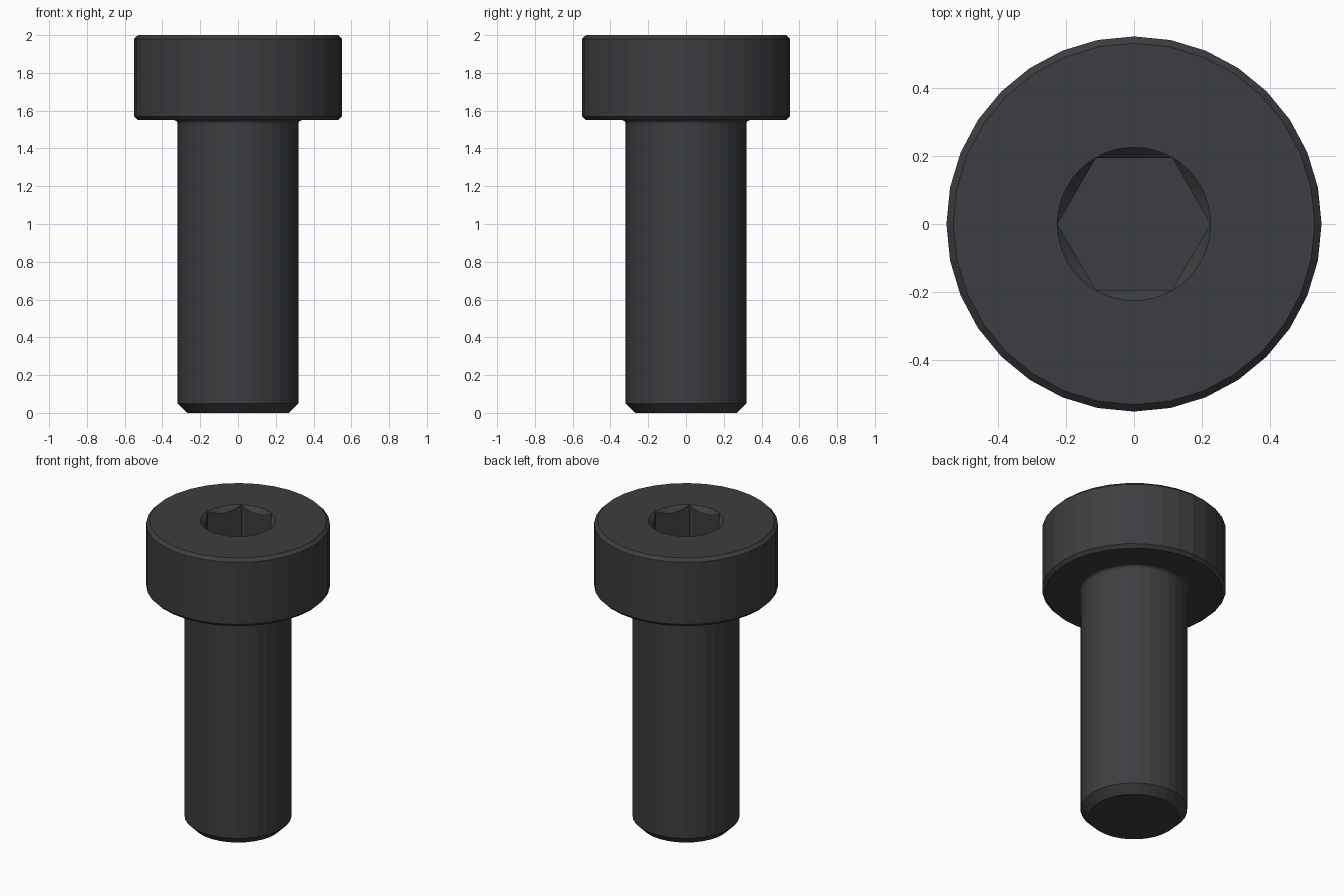
import bpy, bmesh, math

if "Cube" in bpy.data.objects:
    bpy.data.objects.remove(bpy.data.objects["Cube"])

SIDES = 32


def lathe(name, profile, sides, hidden=False):
    """Closed solid of revolution about z from (radius, height) points."""
    bm = bmesh.new()
    rings = []
    for r, z in profile:
        rings.append([bm.verts.new((r * math.cos(2 * math.pi * i / sides),
                                    r * math.sin(2 * math.pi * i / sides), z))
                      for i in range(sides)])
    for a, b in zip(rings, rings[1:]):
        for i in range(sides):
            j = (i + 1) % sides
            bm.faces.new((a[i], a[j], b[j], b[i]))
    bm.faces.new(rings[0][::-1])
    bm.faces.new(rings[-1])
    bmesh.ops.recalc_face_normals(bm, faces=bm.faces)
    mesh = bpy.data.meshes.new(name)
    bm.to_mesh(mesh)
    bm.free()
    obj = bpy.data.objects.new(name, mesh)
    bpy.context.collection.objects.link(obj)
    obj.hide_render = hidden
    return obj


# Bolt: chamfered shank, small fillet under the head, chamfered cap head
fillet = [(0.34 - 0.02 * math.cos(a), 1.53 + 0.02 * math.sin(a))
          for a in (k * math.pi / 8 for k in range(5))]
profile = [(0.27, 0), (0.32, 0.05)] + fillet + [
    (0.53, 1.55), (0.55, 1.57), (0.55, 1.98), (0.53, 2.0)]
bolt = lathe("cap_screw", profile, SIDES)

# Hex socket and its conical lead-in
hex_cutter = lathe("hex_cutter", [(0.224, 1.76), (0.224, 2.1)], 6, True)
cone_cutter = lathe("countersink_cutter", [(0.125, 1.9), (0.325, 2.1)], 48, True)

for cutter in (hex_cutter, cone_cutter):
    mod = bolt.modifiers.new(cutter.name, 'BOOLEAN')
    mod.operation = 'DIFFERENCE'
    mod.solver = 'EXACT'
    mod.object = cutter

# Bake the cuts and drop the cutters
bpy.context.view_layer.objects.active = bolt
bolt.select_set(True)
for mod in list(bolt.modifiers):
    bpy.ops.object.modifier_apply(modifier=mod.name)
for cutter in (hex_cutter, cone_cutter):
    bpy.data.objects.remove(cutter)

# Black oxide finish
mat = bpy.data.materials.new("black_steel")
mat.diffuse_color = (0.045, 0.048, 0.052, 1)
mat.use_nodes = True
mat.node_tree.nodes["Principled BSDF"].inputs["Base Color"].default_value = mat.diffuse_color
bolt.data.materials.clear()
bolt.data.materials.append(mat)
